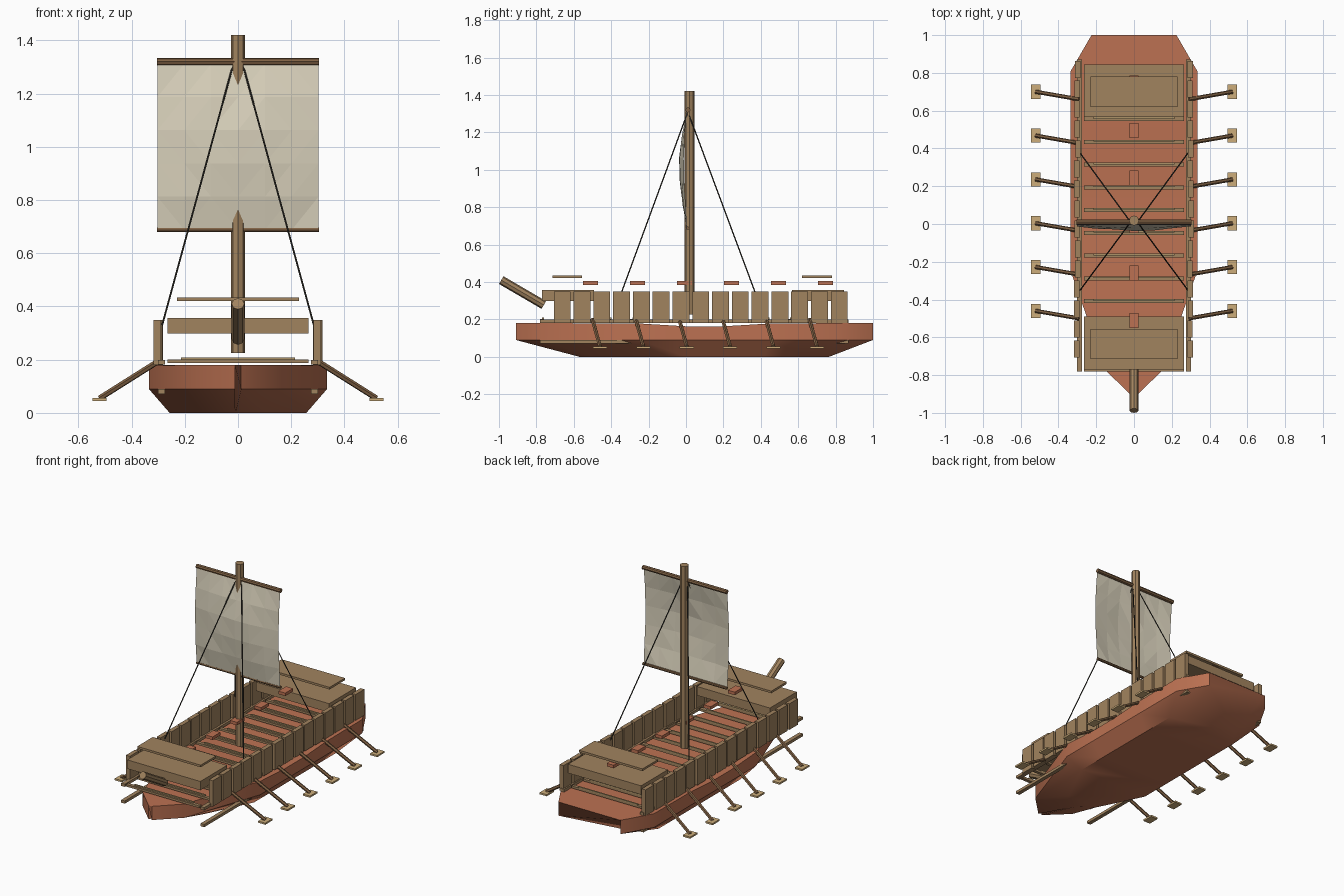
import bpy, bmesh, math, random
from mathutils import Vector

if "Cube" in bpy.data.objects:
    bpy.data.objects.remove(bpy.data.objects["Cube"])
random.seed(4)


def material(name, rgb):
    m = bpy.data.materials.new(name)
    m.use_nodes = True
    col = (*[(c / 255) ** 2.2 for c in rgb], 1)
    m.diffuse_color = col
    m.node_tree.nodes["Principled BSDF"].inputs["Base Color"].default_value = col
    return m


TERRACOTTA = material("terracotta", (187, 113, 83))
WOOD = material("plank wood", (160, 130, 95))
SPAR = material("spar wood", (128, 98, 70))
TAN = material("pale wood", (204, 172, 122))
RUNG = material("rung wood", (172, 146, 104))
CLOTH = material("sail cloth", (216, 208, 186))
ROPE = material("dark rope", (58, 56, 50))


def finish(name, bm, mat, smooth=None):
    bmesh.ops.recalc_face_normals(bm, faces=bm.faces)
    me = bpy.data.meshes.new(name)
    bm.to_mesh(me)
    bm.free()
    me.materials.append(mat)
    ob = bpy.data.objects.new(name, me)
    bpy.context.collection.objects.link(ob)
    if smooth:
        bpy.ops.object.select_all(action="DESELECT")
        ob.select_set(True)
        bpy.context.view_layer.objects.active = ob
        bpy.ops.object.shade_smooth_by_angle(angle=math.radians(smooth))
    return ob


def box(name, centre, size, mat):
    bm = bmesh.new()
    bmesh.ops.create_cube(bm, size=1)
    bmesh.ops.scale(bm, vec=size, verts=bm.verts)
    bmesh.ops.translate(bm, vec=centre, verts=bm.verts)
    return finish(name, bm, mat)


def rod(name, start, end, radius, mat, sides=8, tip=None):
    a, b = Vector(start), Vector(end)
    bm = bmesh.new()
    bmesh.ops.create_cone(bm, cap_ends=True, segments=sides, radius1=radius,
                          radius2=tip or radius, depth=(b - a).length)
    bmesh.ops.rotate(bm, matrix=Vector((0, 0, 1)).rotation_difference(b - a).to_matrix(),
                     verts=bm.verts)
    bmesh.ops.translate(bm, vec=(a + b) / 2, verts=bm.verts)
    return finish(name, bm, mat)


# Hull: stations of (half width, y, deck height, bottom half width, bottom y)
stations = [(0.012, -0.91, 0.18, 0.01, -0.57), (0.15, -0.775, 0.18, 0.11, -0.5),
            (0.335, -0.25, 0.178, 0.257, -0.2), (0.335, 0, 0.163, 0.257, 0),
            (0.335, 0.2, 0.163, 0.257, 0.2), (0.335, 0.45, 0.178, 0.257, 0.42),
            (0.335, 0.81, 0.18, 0.257, 0.65), (0.225, 1.0, 0.18, 0.17, 0.765)]
bm = bmesh.new()
rings = []
for w, y, deck, bw, by in stations:
    right = [(w, y, deck), (w, y, 0.09), (bw, by, 0)]
    left = [(-x, v, z) for x, v, z in reversed(right)]
    rings.append([bm.verts.new(p) for p in right + left])
for a, b in zip(rings, rings[1:]):
    for i in range(6):
        j = (i + 1) % 6
        bm.faces.new((a[i], a[j], b[j], b[i]))
for ring in (rings[0], rings[-1]):
    bm.faces.new(ring)
finish("hull", bm, TERRACOTTA, 40)

# Bulwark planks, rails and oars on both sides
for s, side in ((1, "left"), (-1, "right")):
    for i in range(15):
        box(f"{side}_plank_{i}", (s * random.uniform(0.296, 0.304), -0.662 + i * 0.1058, 0.265),
            (0.028, 0.09, 0.17), WOOD)
    for z, part in ((0.19, "upper"), (0.08, "lower")):
        box(f"{side}_{part}_rail", (s * 0.288, 0.045, z), (0.026, 1.65, 0.018), WOOD)
    for i in range(6):
        y = -0.46 + i * 0.232
        rod(f"{side}_oar_{i}", (s * 0.29, y - 0.04, 0.2), (s * 0.52, y, 0.055), 0.011, SPAR, 6)
        box(f"{side}_oar_blade_{i}", (s * 0.52, y, 0.05), (0.052, 0.075, 0.011), TAN)
    # Stays from the masthead to the bulwark
    for y, part in ((-0.35, "fore"), (0.375, "aft")):
        rod(f"{side}_{part}_stay", (s * 0.018, 0.01, 1.31), (s * 0.285, y, 0.33), 0.0035, ROPE, 6)

# Cross beams over the deck, each with a thin batten
for i in range(14):
    y = -0.77 + i * 0.1205
    box(f"cross_beam_{i}", (0, y, 0.194), (0.53, 0.022, 0.014), WOOD)
    box(f"batten_{i}", (0, y + 0.006, 0.205), (0.43, 0.01, 0.008), RUNG)

# Raised platforms with hatch slabs at both ends
for y, hatch_y, part in ((-0.63, -0.635, "bow"), (0.705, 0.7, "stern")):
    box(part + "_platform", (0, y, 0.328), (0.53, 0.278, 0.058), WOOD)
    box(part + "_hatch", (0, hatch_y, 0.427), (0.46, 0.16, 0.014), WOOD)

# Row of small blocks along the centre line
for i in range(6):
    box(f"block_{i}", (0, -0.51 + i * 0.251, 0.395), (0.05, 0.08, 0.02), TERRACOTTA)

# Mast, bowsprit and yards
rod("mast", (0, 0.018, 0.225), (0, 0.018, 1.42), 0.027, WOOD, 8)
rod("bowsprit", (0, -0.76, 0.277), (0, -0.988, 0.41), 0.024, WOOD, 8)
rod("upper_yard", (-0.305, 0.01, 1.32), (0.305, 0.01, 1.32), 0.014, SPAR)
rod("lower_yard", (-0.305, 0.01, 0.688), (0.305, 0.01, 0.688), 0.009, SPAR)

# Billowing sail
bm = bmesh.new()
bmesh.ops.create_grid(bm, x_segments=6, y_segments=5, size=1)
for v in bm.verts:
    u, t = v.co.x, v.co.y
    belly = (1 - u * u) * 0.6 + 0.4
    wrinkle = random.uniform(-0.004, 0.004) if abs(t) < 0.99 else 0
    v.co = (u * 0.303, 0.005 - 0.04 * belly * (1 - t * t) + wrinkle, 1.0 + t * 0.312)
bmesh.ops.triangulate(bm, faces=bm.faces)
finish("sail", bm, CLOTH)
